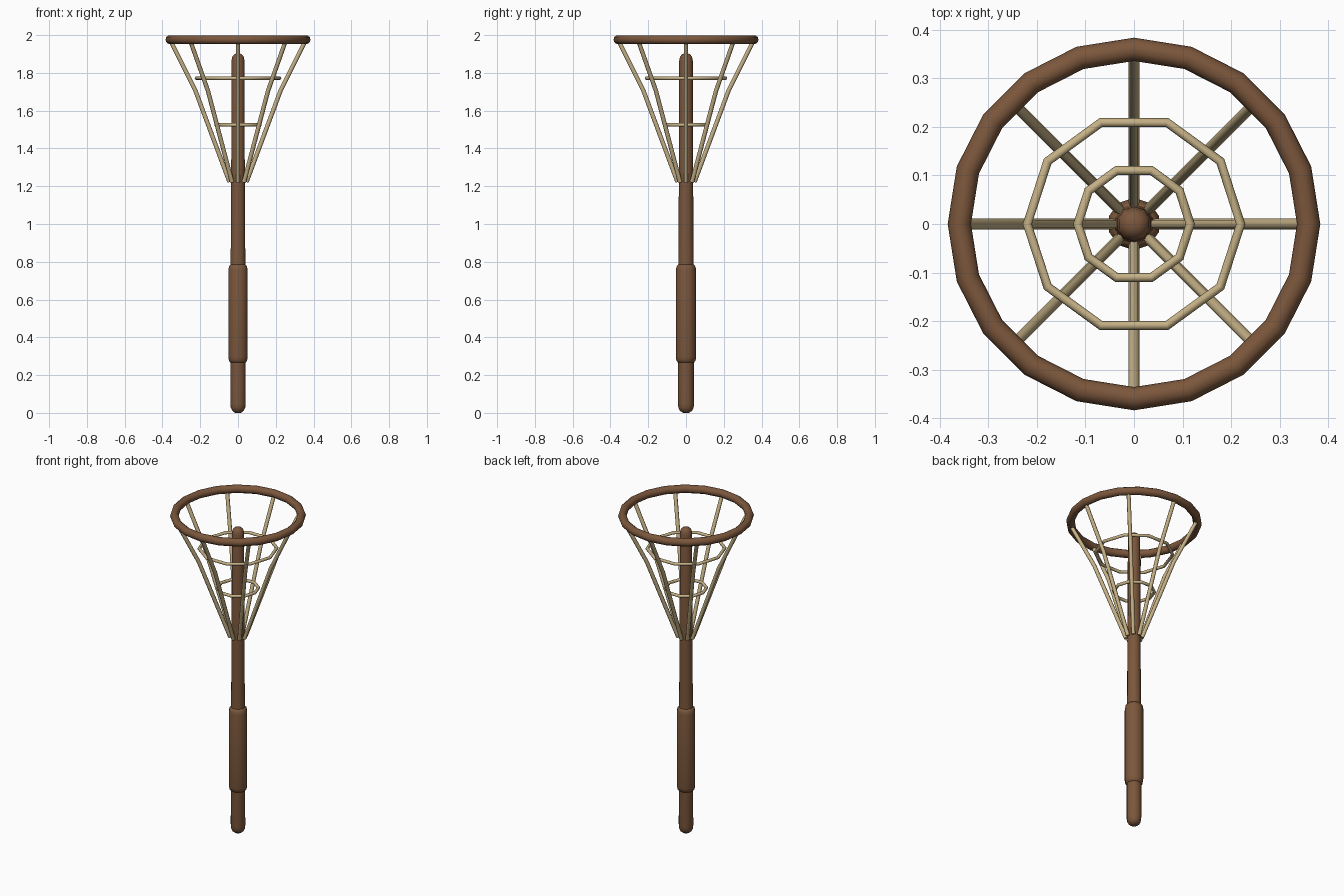
import bpy, bmesh
from math import sin, cos, pi, radians

if "Cube" in bpy.data.objects:
    bpy.data.objects.remove(bpy.data.objects["Cube"])


def material(name, color):
    m = bpy.data.materials.new(name)
    m.diffuse_color = (*color, 1)
    m.use_nodes = True
    m.node_tree.nodes["Principled BSDF"].inputs["Base Color"].default_value = m.diffuse_color
    return m


wood = material("wood", (0.20, 0.095, 0.045))
cord = material("cord", (0.56, 0.44, 0.24))


def smooth(obj, angle):
    bpy.ops.object.select_all(action='DESELECT')
    obj.select_set(True)
    bpy.context.view_layer.objects.active = obj
    bpy.ops.object.shade_smooth_by_angle(angle=radians(angle))


def lathe(name, profile, mat, sides=10):
    """Turn a (radius, z) profile around z and cap both ends."""
    bm = bmesh.new()
    rings = []
    for r, z in profile:
        angles = [2 * pi * i / sides + pi / 2 for i in range(sides)]
        rings.append([bm.verts.new((r * cos(a), r * sin(a), z)) for a in angles])
    for low, up in zip(rings, rings[1:]):
        for i in range(sides):
            j = (i + 1) % sides
            bm.faces.new((low[i], low[j], up[j], up[i]))
    bm.faces.new(rings[0][::-1])
    bm.faces.new(rings[-1])
    mesh = bpy.data.meshes.new(name)
    bm.to_mesh(mesh)
    bm.free()
    obj = bpy.data.objects.new(name, mesh)
    bpy.context.collection.objects.link(obj)
    mesh.materials.append(mat)
    smooth(obj, 50)
    return obj


def hoop(name, radius, thick, z, segments, sides, mat):
    bpy.ops.mesh.primitive_torus_add(
        location=(0, 0, z), major_radius=radius, minor_radius=thick,
        major_segments=segments, minor_segments=sides)
    obj = bpy.context.object
    obj.name = name
    obj.data.materials.append(mat)
    smooth(obj, 50)


# Wooden shaft with rounded ends
lathe("shaft", [(0.016, 0.0), (0.031, 0.01), (0.040, 0.027), (0.043, 0.05),
                (0.041, 0.78), (0.038, 1.2), (0.036, 1.865),
                (0.032, 1.885), (0.022, 1.898), (0.010, 1.903)], wood)

# Thicker hand grip
lathe("grip", [(0.041, 0.265), (0.050, 0.275), (0.054, 0.295),
               (0.054, 0.755), (0.050, 0.775), (0.041, 0.785)], wood)

# Wooden rim and the two cord hoops inside the basket
hoop("rim", 0.360, 0.024, 1.976, 20, 10, wood)
hoop("upper_net_hoop", 0.220, 0.0095, 1.772, 10, 8, cord)
hoop("lower_net_hoop", 0.116, 0.0095, 1.525, 10, 8, cord)

# Eight bent cords running from the shaft to the rim
path = [(0.045, 1.222), (0.225, 1.705), (0.358, 1.972)]
for n in range(8):
    a = n * pi / 4
    curve = bpy.data.curves.new("net_cord", 'CURVE')
    curve.dimensions = '3D'
    curve.bevel_depth = 0.0115
    curve.bevel_resolution = 2
    curve.use_fill_caps = True
    spline = curve.splines.new('POLY')
    spline.points.add(len(path) - 1)
    for p, (r, z) in zip(spline.points, path):
        p.co = (r * cos(a), r * sin(a), z, 1)
    obj = bpy.data.objects.new(f"net_cord_{n + 1}", curve)
    bpy.context.collection.objects.link(obj)
    curve.materials.append(cord)
    bpy.ops.object.select_all(action='DESELECT')
    obj.select_set(True)
    bpy.context.view_layer.objects.active = obj
    bpy.ops.object.convert(target='MESH')
    smooth(bpy.context.object, 50)
